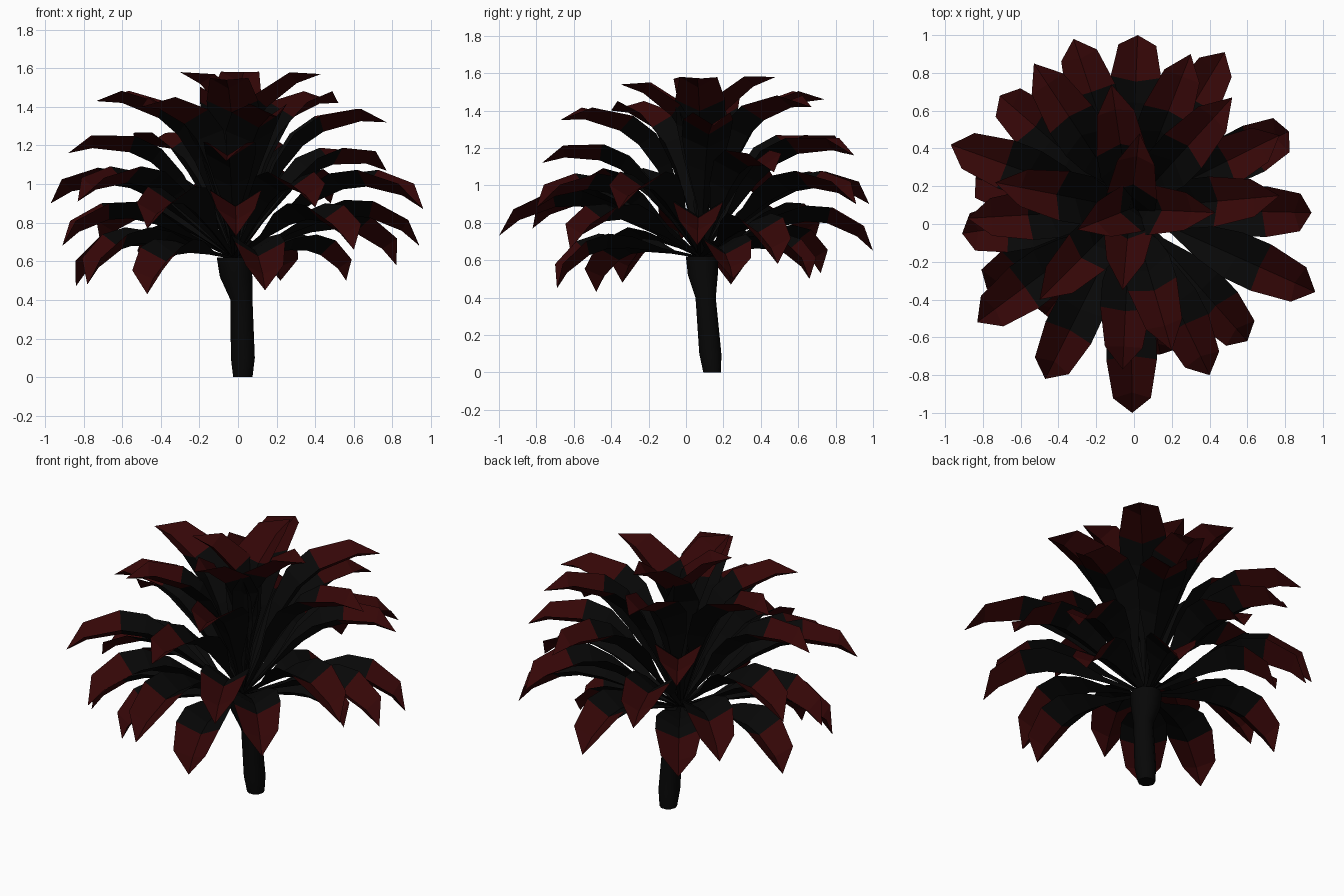
import bpy
import bmesh
import math
from mathutils import Vector

default_cube = bpy.data.objects.get("Cube")
if default_cube:
    bpy.data.objects.remove(default_cube, do_unlink=True)


def make_material(name, red, green, blue):
    material = bpy.data.materials.new(name)
    material.use_nodes = True
    colour = (red, green, blue, 1)
    material.diffuse_color = colour
    shader = material.node_tree.nodes["Principled BSDF"]
    shader.inputs["Base Color"].default_value = colour
    return material


black = make_material("charcoal black", .0022, .0022, .0022)
crimson = make_material("dark crimson", .034, .0018, .002)


def add_object(name, bm, materials):
    mesh = bpy.data.meshes.new(name)
    bm.to_mesh(mesh)
    bm.free()
    for material in materials:
        mesh.materials.append(material)
    built = bpy.data.objects.new(name, mesh)
    bpy.context.collection.objects.link(built)
    return built


# Leaning trunk: rings of (centre x, centre y, height, radius)
def build_trunk():
    rings = [(.025, .14, 0, .05), (.025, .13, .1, .062),
             (.018, .105, .4, .057), (-.01, .09, .52, .084),
             (-.02, .085, .62, .09)]
    sides = 10
    bm = bmesh.new()
    loops = []
    for x, y, z, radius in rings:
        loop = []
        for i in range(sides):
            angle = math.tau * i / sides
            loop.append(bm.verts.new((x + radius * math.cos(angle),
                                      y + radius * math.sin(angle), z)))
        loops.append(loop)
    for low, high in zip(loops, loops[1:]):
        for i in range(sides):
            j = (i + 1) % sides
            bm.faces.new((low[i], low[j], high[j], high[i]))
    bm.faces.new(reversed(loops[0]))
    bm.faces.new(loops[-1])
    for face in bm.faces:
        face.smooth = len(face.verts) == 4
    return add_object("trunk", bm, [black])


# Leaf spine: (distance along chord, arch height, half width)
SPINE = [(0, 0, .012), (.26, .1, .028), (.47, .165, .095),
         (.62, .188, .13), (.74, .172, .134), (.91, .088, .1), (1, 0, 0)]
CROWN = Vector((-.02, .08, .61))
GUTTER = .65  # how far the leaf edges rise, relative to half width
RED_ROW = 4   # spine row where the crimson end begins


# Arched leaf folded into a gutter, its blunt end closing in a point
def build_leaf(name, tip):
    chord = Vector(tip) - CROWN
    length = chord.length
    along = chord.normalized()
    side = Vector((-along.y, along.x, 0)).normalized()
    up = along.cross(side)
    centres = [CROWN + (along * distance + up * arch) * length
               for distance, arch, width in SPINE]
    bm = bmesh.new()
    rows = []
    for i in range(len(SPINE) - 1):
        width = SPINE[i][2]
        tangent = (centres[i + 1] - centres[max(i - 1, 0)]).normalized()
        lift = tangent.cross(side) * width * GUTTER
        rows.append([bm.verts.new(point) for point in (
            centres[i] + side * width + lift, centres[i],
            centres[i] - side * width + lift)])
    end = bm.verts.new(centres[-1])
    for row, (inner, outer) in enumerate(zip(rows, rows[1:])):
        for i in range(2):
            face = bm.faces.new((inner[i], inner[i + 1], outer[i + 1], outer[i]))
            face.material_index = int(row >= RED_ROW)
    for i in range(2):
        face = bm.faces.new((rows[-1][i], rows[-1][i + 1], end))
        face.material_index = 1
    return add_object(name, bm, [black, crimson])


# Leaf tips, tier by tier from the lowest to the uppermost
TIERS = {
    "lowest": [(-.47, -.48, .43), (.14, -.69, .45), (-.78, -.34, .48),
               (.82, .49, .58), (.56, .25, .5), (-.84, .24, .47),
               (-.45, .72, .53), (.22, .66, .5)],
    "lower": [(.02, 1, .65), (-.91, -.05, .68), (-.01, -1, .73),
              (.94, .06, .68), (.6, -.62, .66), (-.71, .68, .68)],
    "middle": [(-.97, .42, .9), (.96, -.36, .87), (-.47, -.82, .77),
               (.4, -.8, .88), (-.32, .98, .9), (.48, .91, .9),
               (-.83, -.52, .91)],
    "upper": [(-.88, .03, 1.16), (-.06, -.77, 1.12),
              (.3, .9, 1.16), (-.53, .85, 1.17), (.77, .47, 1.07)],
    "high": [(-.735, .22, 1.43), (.77, .15, 1.32), (.2, -.67, 1.35),
             (-.5, -.4, 1.4), (.52, .67, 1.42), (-.12, .74, 1.46)],
    "top": [(-.3, -.03, 1.58), (-.06, -.35, 1.54), (.43, .06, 1.57),
            (.03, .48, 1.58)],
}

build_trunk()
for tier, tips in TIERS.items():
    for number, tip in enumerate(tips, start=1):
        build_leaf(f"{tier}_leaf_{number}", tip)
